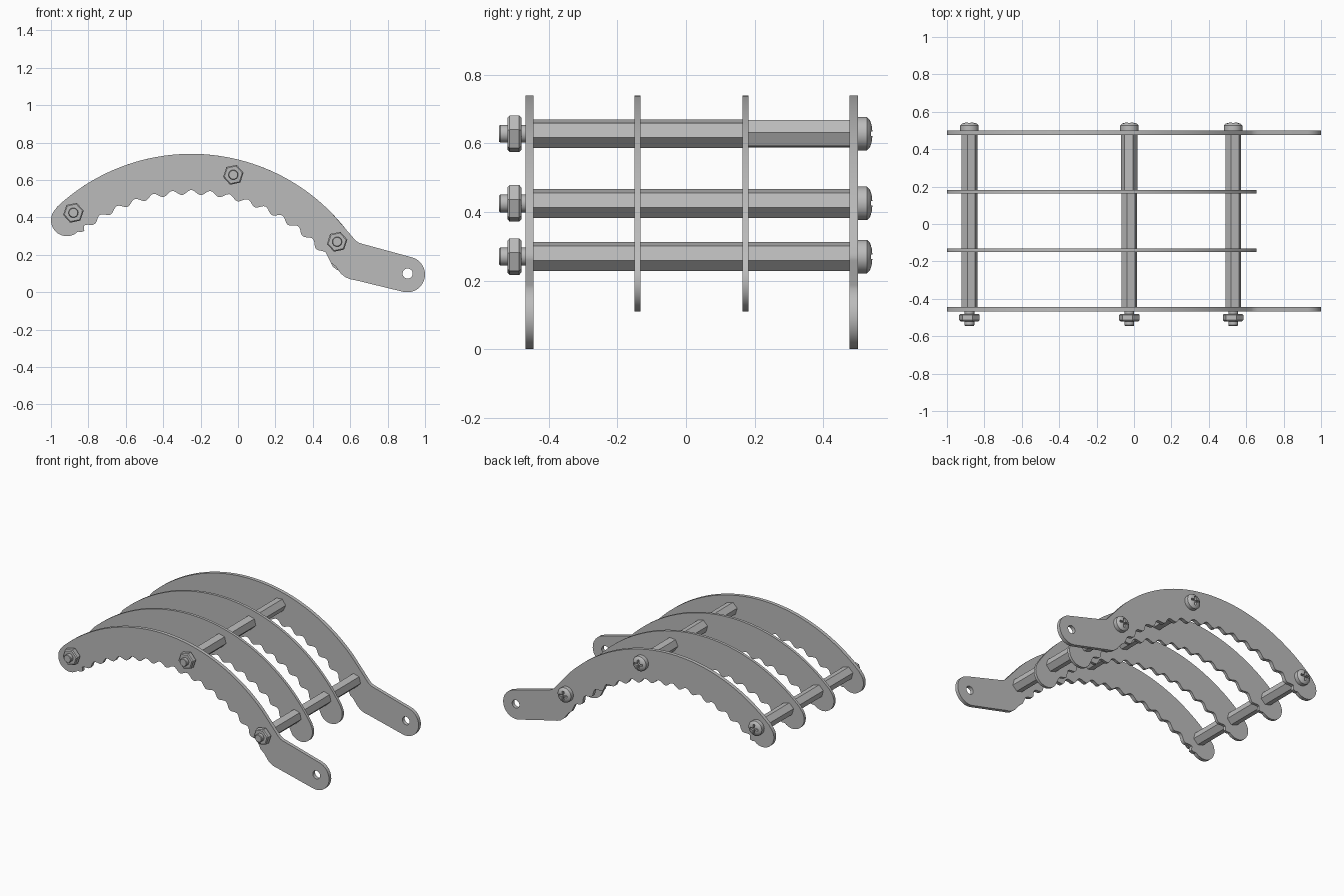
import bpy, bmesh
from math import sin, cos, pi, radians

cube = bpy.data.objects.get("Cube")
if cube:
    bpy.data.objects.remove(cube, do_unlink=True)

grey = bpy.data.materials.new("plain_grey")
grey.use_nodes = True
grey.diffuse_color = (0.5, 0.5, 0.5, 1)
grey.node_tree.nodes["Principled BSDF"].inputs["Base Color"].default_value = (0.5, 0.5, 0.5, 1)


def activate(ob):
    bpy.ops.object.select_all(action='DESELECT')
    ob.select_set(True)
    bpy.context.view_layer.objects.active = ob


def finish(ob):
    activate(ob)
    bpy.ops.object.shade_smooth_by_angle(angle=radians(30))


def arc(cx, cz, r, start, end, steps):
    """Points on a circular arc, angles in degrees."""
    angles = [radians(start + (end - start) * i / steps) for i in range(steps + 1)]
    return [(cx + r * cos(a), cz + r * sin(a)) for a in angles]


def scallops():
    """Wavy inner edge, running from the right end to the left end."""
    pitch, teeth, per_tooth = 6.2, 14, 10
    pts = []
    for i in range(teeth * per_tooth + 1):
        phase = i / per_tooth
        a = radians(127 - pitch * (teeth - phase))
        r = 0.934 + 0.013 * cos(2 * pi * phase)
        pts.append((-0.253 + r * cos(a), -0.40 + r * sin(a)))
    return pts


def plate(name, loops, y, thickness):
    """Flat plate from closed outlines; inner outlines become holes."""
    cu = bpy.data.curves.new(name, 'CURVE')
    cu.dimensions, cu.fill_mode, cu.extrude = '2D', 'BOTH', thickness / 2
    for loop in loops:
        sp = cu.splines.new('POLY')
        sp.points.add(len(loop) - 1)
        for p, (x, z) in zip(sp.points, loop):
            p.co = (x, z, 0, 1)
        sp.use_cyclic_u = True
    ob = bpy.data.objects.new(name, cu)
    bpy.context.collection.objects.link(ob)
    ob.rotation_euler.x = pi / 2
    ob.location.y = y
    activate(ob)
    bpy.ops.object.convert(target='MESH')
    ob = bpy.context.object
    bm = bmesh.new()
    bm.from_mesh(ob.data)
    bmesh.ops.remove_doubles(bm, verts=bm.verts, dist=0.0002)
    bmesh.ops.recalc_face_normals(bm, faces=bm.faces)
    bm.to_mesh(ob.data)
    bm.free()
    ob.data.materials.clear()
    ob.data.materials.append(grey)
    finish(ob)


def turned(name, x, z, rings, sides, rot=0):
    """Solid along y from (y, radius) rings with the given number of sides."""
    bm = bmesh.new()
    rows = []
    for y, r in rings:
        rows.append([bm.verts.new((r * cos(radians(rot) + 2 * pi * k / sides), y,
                                   r * sin(radians(rot) + 2 * pi * k / sides)))
                     for k in range(sides)])
    for a, b in zip(rows, rows[1:]):
        for k in range(sides):
            n = (k + 1) % sides
            bm.faces.new((a[k], a[n], b[n], b[k]))
    bm.faces.new(rows[0])
    bm.faces.new(rows[-1])
    bmesh.ops.recalc_face_normals(bm, faces=bm.faces)
    me = bpy.data.meshes.new(name)
    bm.to_mesh(me)
    bm.free()
    me.materials.append(grey)
    ob = bpy.data.objects.new(name, me)
    ob.location = (x, 0, z)
    bpy.context.collection.objects.link(ob)
    finish(ob)
    return ob


def cut_cross(ob):
    """Cross recess in a bolt head."""
    for size in ((0.06, 0.04, 0.013), (0.013, 0.04, 0.06)):
        bpy.ops.mesh.primitive_cube_add(size=1, location=(ob.location.x, 0.545, ob.location.z))
        cutter = bpy.context.object
        cutter.scale = size
        cutter.hide_render = True
        mod = ob.modifiers.new("recess", 'BOOLEAN')
        mod.operation, mod.solver, mod.object = 'DIFFERENCE', 'EXACT', cutter
        bpy.context.view_layer.update()
        activate(ob)
        bpy.ops.object.modifier_apply(modifier=mod.name)
        bpy.data.objects.remove(cutter, do_unlink=True)
    finish(ob)


# Arched ribs: the outer pair carries a tail with a hole, the inner pair ends round
left_cap = arc(-0.915, 0.385, 0.085, -46, -226, 18)
bottom_left = [(-0.822, 0.328), (-0.84, 0.322)]
inner_rib = (arc(-0.25, -0.31, 1.05, 133, 32, 50) + arc(0.57, 0.195, 0.085, 30, -140, 18)
             + scallops() + bottom_left + left_cap)
neck_top = [(0.60, 0.31), (0.627, 0.279), (0.642, 0.267), (0.66, 0.26), (0.69, 0.252)]
neck_bottom = [(0.63, 0.064), (0.60, 0.07), (0.575, 0.08), (0.55, 0.1), (0.52, 0.14), (0.495, 0.16)]
tail_rib = (arc(-0.25, -0.31, 1.05, 133, 44, 45) + neck_top
            + arc(0.905, 0.095, 0.095, 77, -103, 20) + neck_bottom
            + scallops() + bottom_left + left_cap)
hole = arc(0.907, 0.1, 0.027, 0, 345, 23)

plate("front_outer_rib", [tail_rib, hole], -0.456, 0.024)
plate("front_inner_rib", [inner_rib], -0.141, 0.018)
plate("back_inner_rib", [inner_rib], 0.173, 0.018)
plate("back_outer_rib", [tail_rib, hole], 0.489, 0.024)

# Tie bolts: shaft, nut, cross-head and three hexagonal spacers each
bolts = {"left_end": (-0.88, 0.425), "upper": (-0.025, 0.628), "tail_end": (0.53, 0.27)}
gaps = [(-0.444, -0.15), (-0.132, 0.164), (0.182, 0.477)]
for i, (label, (x, z)) in enumerate(bolts.items()):
    turned(label + "_shaft", x, z, [(-0.545, 0.023), (-0.541, 0.026), (0.5, 0.026)], 24)
    turned(label + "_nut", x, z,
           [(-0.52, 0.049), (-0.514, 0.056), (-0.486, 0.056), (-0.48, 0.049)], 6, 12)
    head = turned(label + "_head", x, z,
                  [(0.495, 0.049), (0.527, 0.049), (0.536, 0.04), (0.541, 0.026), (0.543, 0.01)], 32)
    cut_cross(head)
    for j, (y0, y1) in enumerate(gaps):
        turned(f"{label}_spacer_{j + 1}", x, z, [(y0, 0.0435), (y1, 0.0435)], 6,
               5 if (i, j) == (1, 2) else 45)
